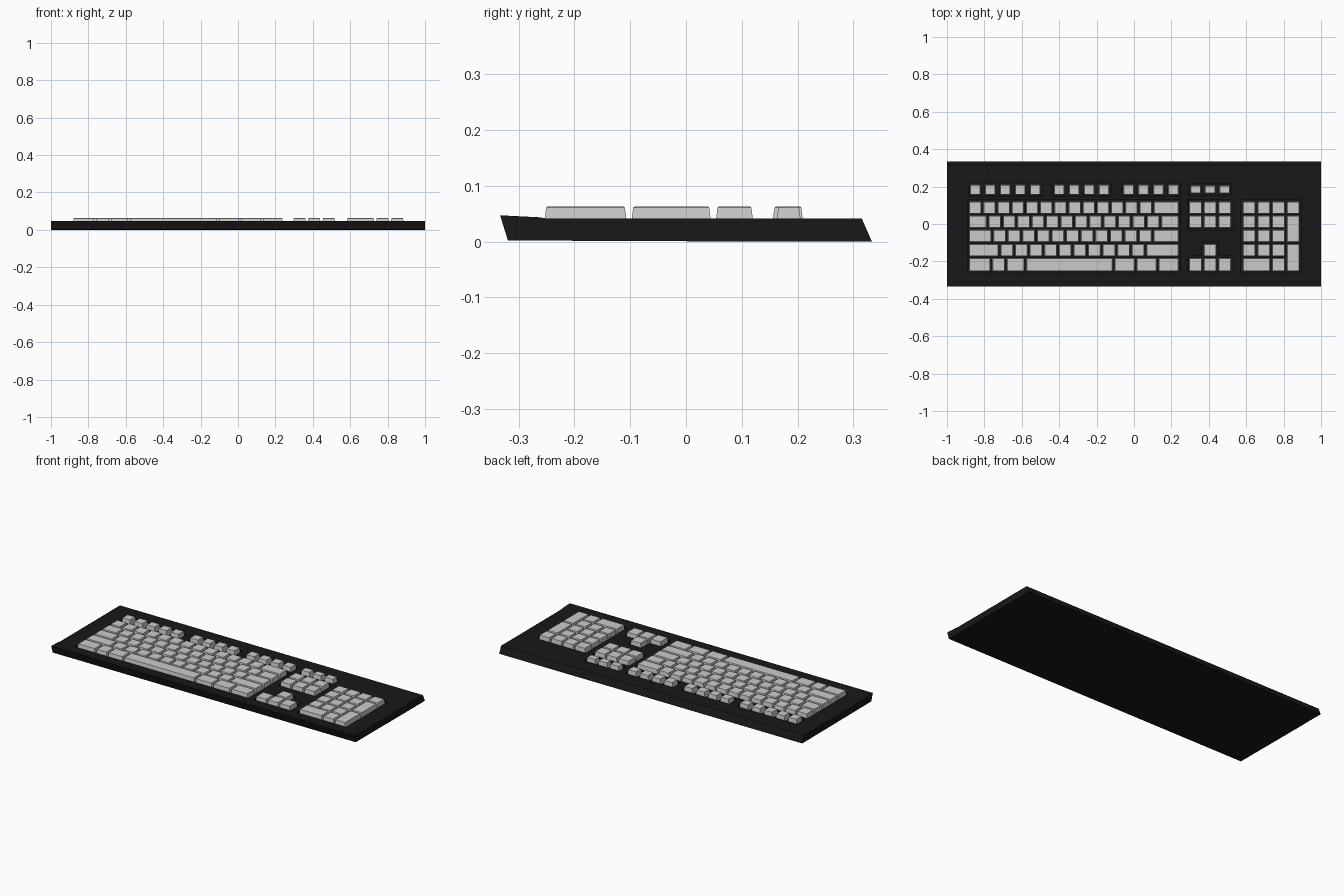
import bpy, bmesh

if "Cube" in bpy.data.objects:
    bpy.data.objects.remove(bpy.data.objects["Cube"])

KEY_BASE, KEY_TOP = 0.027, 0.0625
GAP = 0.009
# row limits of the main blocks (front edge, back edge), back row first
ROWS = [(0.053 - 0.0755 * i, 0.1205 - 0.0755 * i) for i in range(5)]
ROWS[4] = (-0.254, -0.181)


def new_object(name, bm):
    bmesh.ops.recalc_face_normals(bm, faces=bm.faces)
    mesh = bpy.data.meshes.new(name)
    bm.to_mesh(mesh)
    bm.free()
    ob = bpy.data.objects.new(name, mesh)
    bpy.context.collection.objects.link(ob)
    return ob


def add_rings(bm, x0, x1, y0, y1, rings):
    """Stack of rectangles, each (inset, z), capped at both ends."""
    loops = []
    for d, z in rings:
        loops.append([bm.verts.new((x, y, z)) for x, y in
                      ((x0 + d, y0 + d), (x1 - d, y0 + d), (x1 - d, y1 - d), (x0 + d, y1 - d))])
    for a, b in zip(loops, loops[1:]):
        for i in range(4):
            j = (i + 1) % 4
            bm.faces.new((a[i], a[j], b[j], b[i]))
    bm.faces.new(loops[0][::-1])
    bm.faces.new(loops[-1])


def keys(name, rects):
    bm = bmesh.new()
    for x0, x1, y0, y1 in rects:
        add_rings(bm, x0, x1, y0, y1,
                  [(0, KEY_BASE), (0.001, 0.042), (0.0035, 0.0612), (0.0055, KEY_TOP)])
    return new_object(name, bm)


def row(x0, x1, widths, y):
    """Keys of relative widths filling x0..x1 with gaps between them."""
    unit = (x1 - x0 + GAP) / sum(widths)
    out, x = [], x0
    for w in widths:
        out.append((x, x + w * unit - GAP, *y))
        x += w * unit
    return out


# main typing block
L, R = -0.882, 0.24
main = []
for widths, y in zip((
        [1] * 13 + [1.9],
        [1.35] + [1] * 12 + [1.35],
        [1.65] + [1] * 11 + [1.85],
        [2.15] + [1] * 10 + [2.35],
        [1.6, 1, 1.35, 6.1, 1.52, 1.52, 1.52]), ROWS):
    main += row(L, R, widths, y)
keys("typing_keys", main)

# function row
FY = (0.155, 0.21)
pockets = []
for n, (start, count) in enumerate(((-0.848, 5), (-0.4, 4), (-0.029, 4))):
    keys("function_keys_%d" % (n + 1),
         [(start + 0.08 * i - 0.0285, start + 0.08 * i + 0.0285, *FY) for i in range(count)])
    pockets.append((start - 0.0285, start + 0.08 * (count - 1) + 0.0285, *FY))
SY = (0.162, 0.206)
keys("system_keys", [(c - 0.029, c + 0.029, *SY) for c in (0.33, 0.407, 0.484)])
pockets.append((0.301, 0.513, *SY))

# navigation and arrow keys
NL, NR = 0.294, 0.52
keys("navigation_keys", row(NL, NR, [1] * 3, ROWS[0]) + row(NL, NR, [1] * 3, ROWS[1]))
up = row(NL, NR, [1] * 3, ROWS[3])[1]
keys("arrow_keys", row(NL, NR, [1] * 3, ROWS[4]) + [up])

# number pad with tall keys in the right column
PL, PR = 0.581, 0.886
pad = row(PL, PR, [1] * 4, ROWS[0])
for y in ROWS[1:4]:
    pad += row(PL, PR, [1] * 4, y)[:3]
pad += row(PL, PR, [2, 1, 1], ROWS[4])[:2]
cx = row(PL, PR, [1] * 4, ROWS[0])[3][:2]
pad += [(*cx, ROWS[2][0], ROWS[1][1]), (*cx, ROWS[4][0], ROWS[3][1])]
keys("number_keys", pad)

# case: side profile swept across the width
profile = [(-0.319, 0.002), (0.14, 0.0), (0.333, 0.0), (0.315, 0.041),
           (-0.25, 0.041), (-0.262, 0.0435), (-0.333, 0.047)]
bm = bmesh.new()
face = bm.faces.new([bm.verts.new((-1, y, z)) for y, z in profile])
ext = bmesh.ops.extrude_face_region(bm, geom=[face])
bmesh.ops.translate(bm, vec=(2, 0, 0),
                    verts=[v for v in ext["geom"] if isinstance(v, bmesh.types.BMVert)])
case = new_object("case", bm)
black = bpy.data.materials.new("case_black")
black.diffuse_color = (0.009, 0.009, 0.009, 1)
black.use_nodes = True
black.node_tree.nodes["Principled BSDF"].inputs["Base Color"].default_value = black.diffuse_color
case.data.materials.append(black)

# sunken pockets around each key group
front, back = ROWS[4][0], ROWS[0][1]
pockets += [(L, R, front, back), (NL, NR, ROWS[1][0], back), (NL, NR, *ROWS[4]),
            (up[0], up[1], ROWS[4][0] + 0.03, ROWS[3][1]), (PL, PR, front, back)]
M = 0.009
for x0, x1, y0, y1 in pockets:
    bm = bmesh.new()
    add_rings(bm, x0 - M, x1 + M, y0 - M, y1 + M, [(0, KEY_BASE), (0, 0.1)])
    cutter = new_object("pocket_cutter", bm)
    cutter.hide_render = True
    mod = case.modifiers.new("pocket", 'BOOLEAN')
    mod.operation = 'DIFFERENCE'
    mod.solver = 'EXACT'
    mod.object = cutter
    bpy.context.view_layer.objects.active = case
    bpy.ops.object.modifier_apply(modifier=mod.name)
    bpy.data.objects.remove(cutter)
